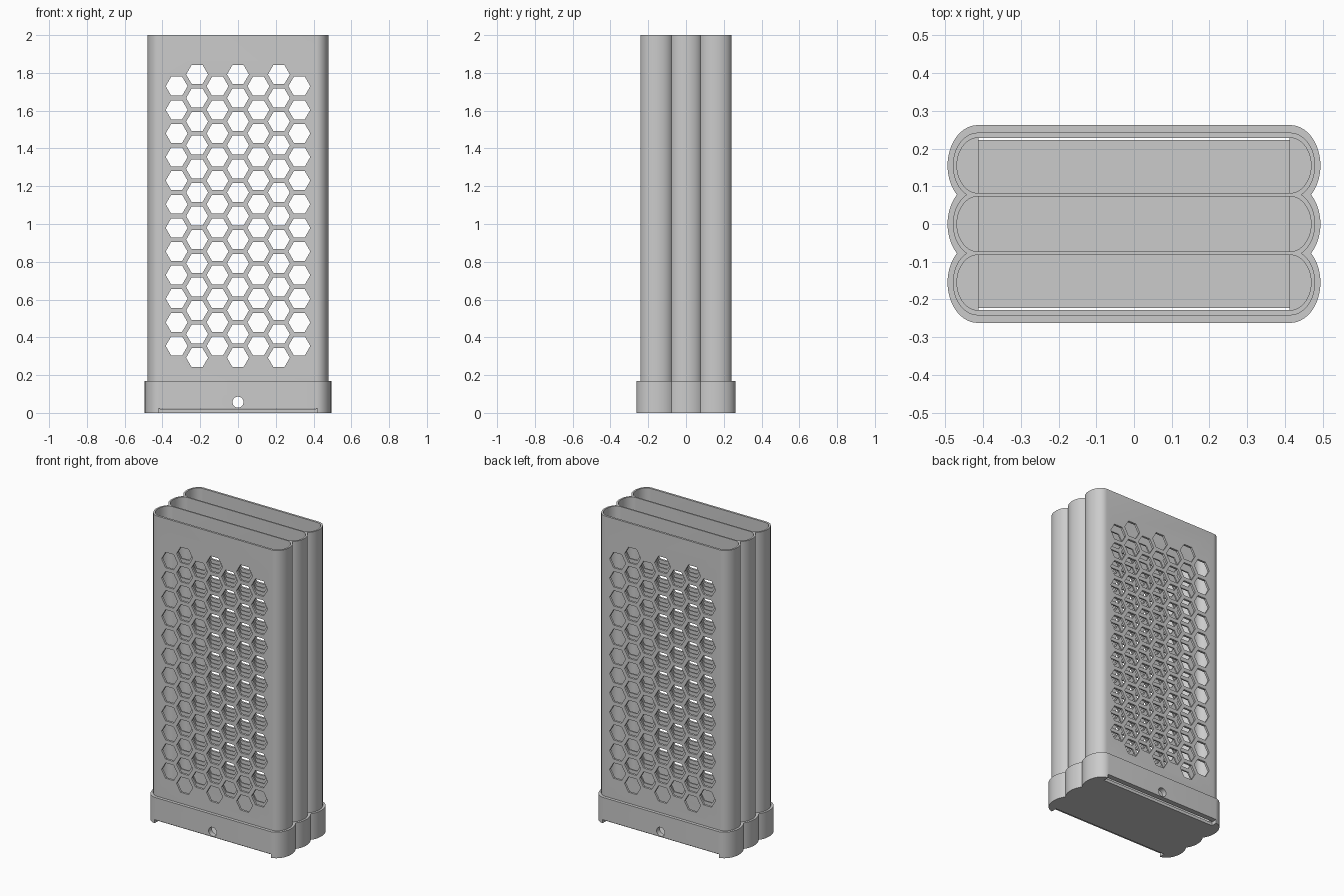
import bpy, bmesh
from math import asin, cos, sin, pi, radians

cube = bpy.data.objects.get("Cube")
if cube:
    bpy.data.objects.remove(cube, do_unlink=True)

PITCH = 0.155      # spacing of the three slots
STRAIGHT = 0.414   # where the slot ends start to curve
BASE_TOP, TOP = 0.17, 2.0

grey = bpy.data.materials.new("plain grey")
grey.use_nodes = True
grey.diffuse_color = (0.6, 0.6, 0.6, 1)
grey.node_tree.nodes["Principled BSDF"].inputs["Base Color"].default_value = (0.6, 0.6, 0.6, 1)


def end_arc(centre, a, b, t0, t1, steps=20):
    """Half-elliptical right end of one slot."""
    ts = [t0 + (t1 - t0) * i / steps for i in range(steps + 1)]
    return [(STRAIGHT + a * cos(t), centre + b * sin(t)) for t in ts]


def close_left(right):
    return right + [(-x, y) for x, y in reversed(right)]


def lobed_outline(a, b):
    """Outline of three merged slots, with a groove between neighbours."""
    join = asin(PITCH / 2 / b)
    right = end_arc(-PITCH, a, b, -pi / 2, join)
    right += end_arc(0, a, b, -join, join)[1:]
    right += end_arc(PITCH, a, b, -join, pi / 2)[1:]
    return close_left(right)


def add_prism(bm, points, vector):
    face = bm.faces.new([bm.verts.new(p) for p in points])
    new = bmesh.ops.extrude_face_region(bm, geom=[face])["geom"]
    bmesh.ops.translate(bm, vec=vector, verts=[v for v in new if isinstance(v, bmesh.types.BMVert)])


def make_object(name, prisms):
    bm = bmesh.new()
    for points, vector in prisms:
        add_prism(bm, points, vector)
    bmesh.ops.recalc_face_normals(bm, faces=bm.faces)
    mesh = bpy.data.meshes.new(name)
    bm.to_mesh(mesh)
    bm.free()
    mesh.materials.append(grey)
    obj = bpy.data.objects.new(name, mesh)
    bpy.context.collection.objects.link(obj)
    return obj


def upright(outline, z0, z1):
    return [(x, y, z0) for x, y in outline], (0, 0, z1 - z0)


def box(x, y0, y1, z0, z1):
    return upright([(-x, y0), (x, y0), (x, y1), (-x, y1)], z0, z1)


def through_hole(x, z, radius, sides):
    """Prism running front to back through every wall."""
    ring = [2 * pi * i / sides for i in range(sides)]
    return [(x + radius * cos(t), -0.5, z + radius * sin(t)) for t in ring], (0, 1, 0)


def cut(obj, prisms):
    cutter = make_object("cutter", prisms)
    cutter.hide_render = True
    bpy.context.view_layer.objects.active = obj
    mod = obj.modifiers.new("cut", "BOOLEAN")
    mod.operation, mod.solver, mod.object = "DIFFERENCE", "EXACT", cutter
    bpy.ops.object.modifier_apply(modifier=mod.name)
    bpy.data.objects.remove(cutter, do_unlink=True)


def slots(z0, z1):
    return [upright(close_left(end_arc(c, 0.055, 0.073, -pi / 2, pi / 2)), z0, z1)
            for c in (-PITCH, 0, PITCH)]


# Tall body with three open slots
body = make_object("slotted_body", [upright(lobed_outline(0.066, 0.087), BASE_TOP, TOP)])
cut(body, slots(0.1, 2.1))

# Honeycomb of hexagonal openings
STEP = 0.125
holes = []
for col in range(-3, 4):
    rows = 12 if col % 2 else 13
    for row in range(rows):
        z = 1.042 + (row - (rows - 1) / 2) * STEP
        holes.append(through_hole(col * STEP * cos(pi / 6), z, 0.058, 6))
cut(body, holes)

# Wider base with a chamber under the slots
base = make_object("base", [upright(lobed_outline(0.08, 0.107), 0, BASE_TOP)])
cut(base, slots(0.1, 0.3))
cut(base, [box(0.412, -0.228, 0.228, 0.02, 0.11)])

# Notches along the lower front and back edges, and the cable hole
cut(base, [box(0.42, 0.222, 0.4, -0.1, 0.024), box(0.42, -0.4, -0.222, -0.1, 0.024)])
cut(base, [through_hole(0, 0.057, 0.029, 32)])

for obj in (body, base):
    bpy.ops.object.select_all(action="DESELECT")
    obj.select_set(True)
    bpy.context.view_layer.objects.active = obj
    bpy.ops.object.shade_smooth_by_angle(angle=radians(30))
